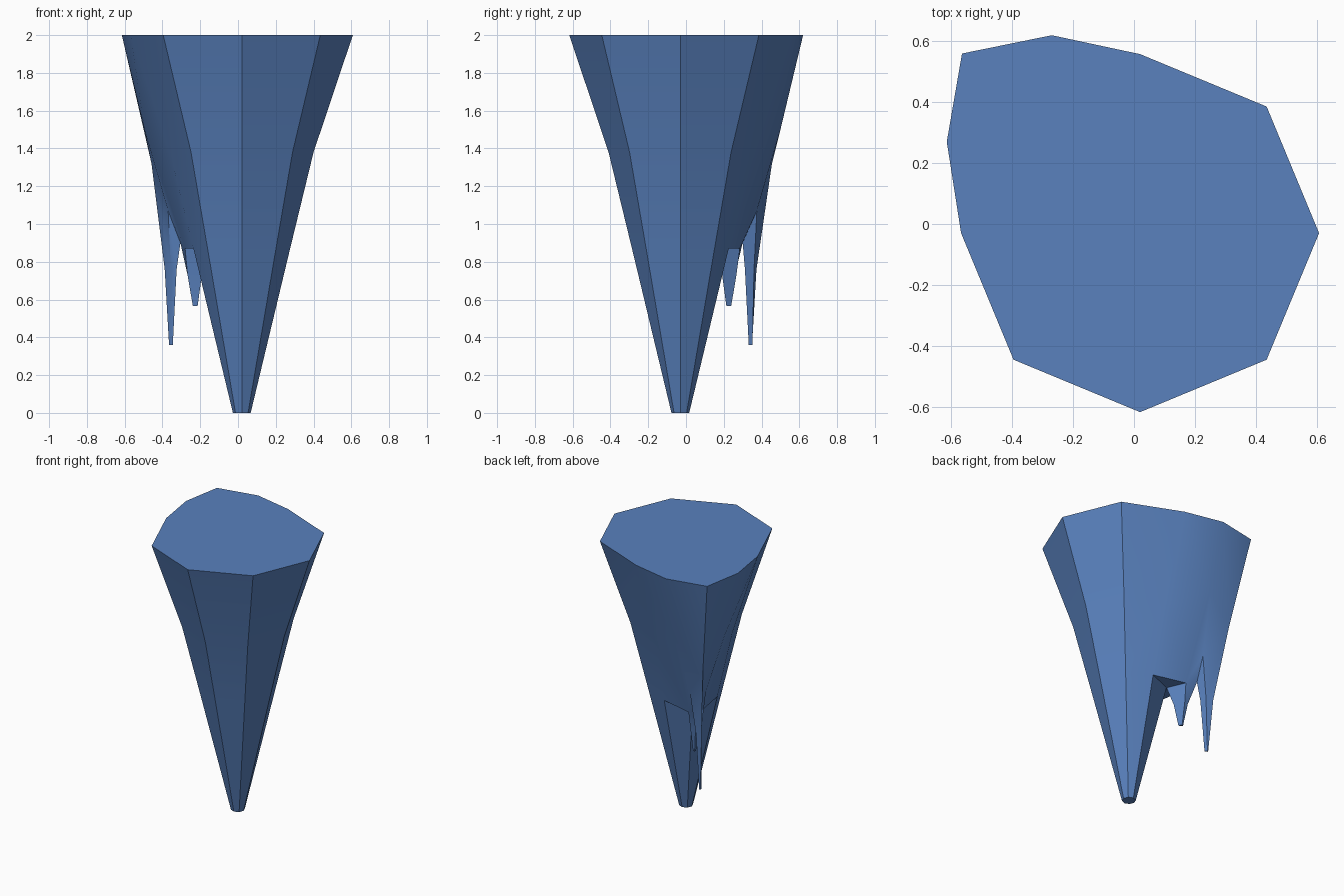
import bpy, bmesh, math

if "Cube" in bpy.data.objects:
    bpy.data.objects.remove(bpy.data.objects["Cube"])

bm = bmesh.new()

def face(*vs):
    bm.faces.new(vs)

def pt(x, y, z):
    return bm.verts.new((x, y, z))

def pair(x, y, z):
    # a point and its mirror across the back-left diagonal
    return pt(x, y, z), pt(-y + 0.005, -x, z)

def loft(a, b):
    n = len(a)
    for i in range(n):
        face(a[i], a[(i + 1) % n], b[(i + 1) % n], b[i])

# main eight-sided spike, left open where the side mass joins it
rings = []
for r, z in ((0.047, 0), (0.256, 0.87), (0.38, 1.38), (0.588, 2)):
    rings.append([pt(0.02 + r * math.cos(k * math.pi / 4),
                     -0.03 + r * math.sin(k * math.pi / 4), z) for k in range(8)])
for level in range(3):
    for k in range(8):
        if level > 0 and k in (2, 3):
            continue
        a, b, m = rings[level], rings[level + 1], (k + 1) % 8
        face(a[k], a[m], b[m], b[k])
face(*reversed(rings[0]))

# side mass at the back left
E = pair(-0.27, 0.62, 2)
B = pair(-0.255, 0.50, 1.5)
C = pair(-0.22, 0.285, 0.87)
Q = pair(-0.295, 0.375, 1.07)
F = pt(-0.565, 0.56, 2)
K = pt(-0.458, 0.455, 1.32)
V = pt(-0.305, 0.30, 0.9)
I = rings[1][3]

# hanging long icicle ring: outer, back, inner, left
Q2 = pair(-0.335, 0.36, 0.76)
O = pt(-0.388, 0.373, 0.76)
N = pt(-0.325, 0.312, 0.76)

for s, k in ((0, 2), (1, 4)):
    T, A, D = rings[3][k], rings[2][k], rings[1][k]
    face(T, E[s], B[s], A)
    face(E[s], F, K, B[s])
    face(A, B[s], C[s])
    face(A, C[s], D)
    face(B[s], Q[s], C[s])
    face(Q[s], V, C[s])
    face(B[s], K, Q[s])
    face(K, O, Q2[s], Q[s])
    face(Q[s], Q2[s], N, V)
    face(D, C[s], I)

def small_ring(cx, cy, r, z):
    return [pt(cx, cy + r, z), pt(cx - r * 0.8, cy + r * 0.8, z),
            pt(cx - r, cy, z), pt(cx + r * 0.8, cy - r * 0.8, z)]

# long icicle tip
tip = small_ring(-0.354, 0.341, 0.011, 0.36)
loft([Q2[0], O, Q2[1], N], tip)
face(*tip)

# short icicle
mid = small_ring(-0.225, 0.225, 0.042, 0.73)
end = small_ring(-0.225, 0.225, 0.014, 0.565)
loft([C[0], V, C[1], I], mid)
loft(mid, end)
face(*end)

# flat top cap
R = rings[3]
face(R[0], R[1], R[2], E[0], F, E[1], R[4], R[5], R[6], R[7])

bmesh.ops.delete(bm, geom=[v for v in bm.verts if not v.link_faces], context='VERTS')
bmesh.ops.recalc_face_normals(bm, faces=bm.faces)
mesh = bpy.data.meshes.new("icicle_cluster")
bm.to_mesh(mesh)
bm.free()

mat = bpy.data.materials.new("ice blue")
mat.diffuse_color = (0.10, 0.22, 0.51, 1)
mat.use_nodes = True
mat.node_tree.nodes["Principled BSDF"].inputs["Base Color"].default_value = mat.diffuse_color
mesh.materials.append(mat)
obj = bpy.data.objects.new("icicle_cluster", mesh)
bpy.context.collection.objects.link(obj)
bpy.context.view_layer.objects.active = obj
obj.select_set(True)
bpy.ops.object.shade_smooth_by_angle(angle=math.radians(30))
